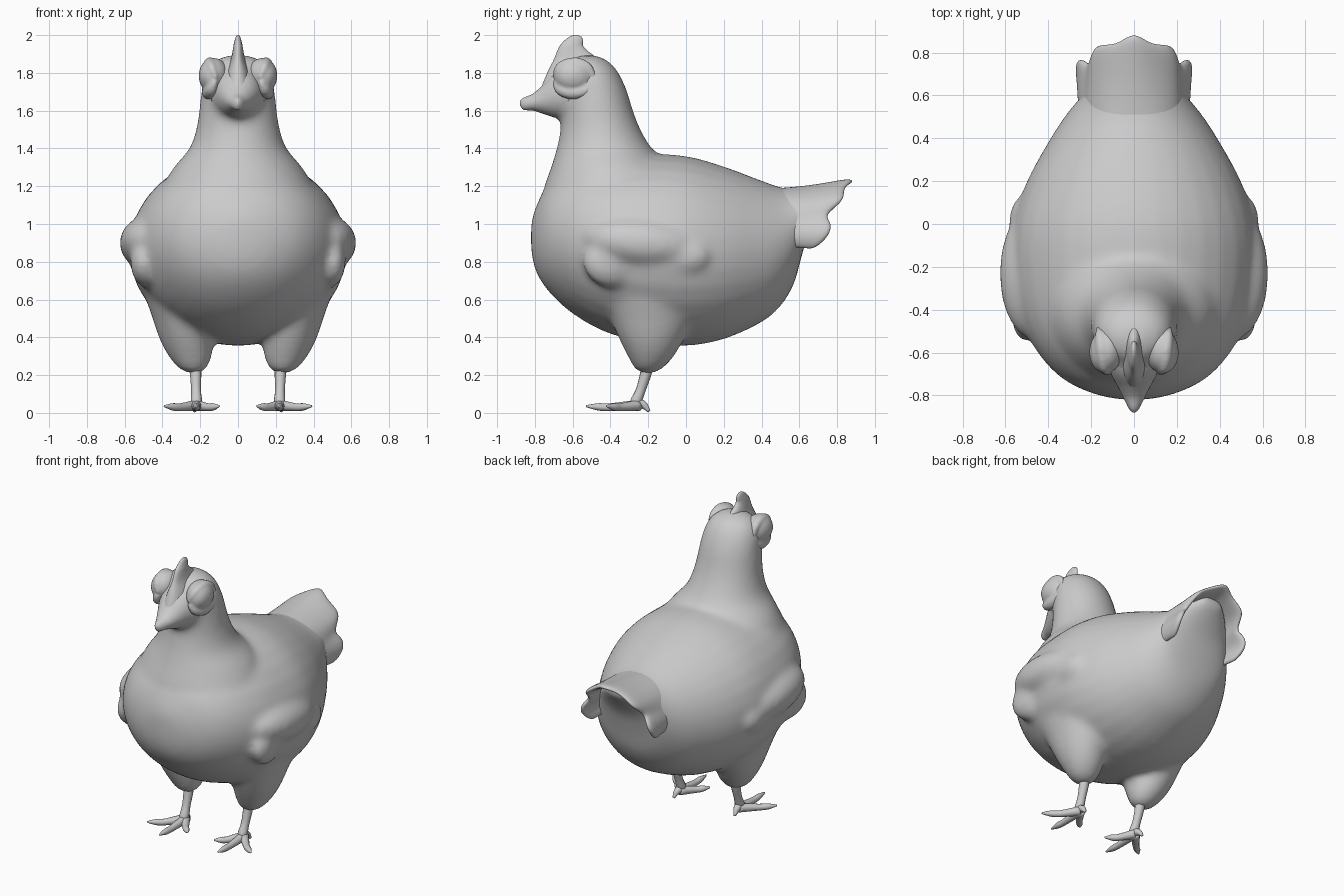
import bpy, bmesh, math
from mathutils import Vector, Matrix

if "Cube" in bpy.data.objects:
    bpy.data.objects.remove(bpy.data.objects["Cube"])


def spline(rows, sub=4):
    """Catmull-Rom subdivision of a list of tuples."""
    rows = [Vector(r) for r in rows]
    out = []
    for i in range(len(rows) - 1):
        a, b, c, d = rows[max(i - 1, 0)], rows[i], rows[i + 1], rows[min(i + 2, len(rows) - 1)]
        for k in range(sub):
            t = k / sub
            out.append(0.5 * (2 * b + (c - a) * t + (2 * a - 5 * b + 4 * c - d) * t * t
                              + (3 * b - a - 3 * c + d) * t ** 3))
    return out + [rows[-1]]


def skin(bm, rings):
    """Bridge closed rings of points and cap both ends."""
    vs = [[bm.verts.new(p) for p in r] for r in rings]
    n = len(vs[0])
    for a, b in zip(vs, vs[1:]):
        for i in range(n):
            bm.faces.new((a[i], a[(i + 1) % n], b[(i + 1) % n], b[i]))
    bm.faces.new(vs[0][::-1])
    bm.faces.new(vs[-1])


def ellipse(c, u, v, n=32):
    return [c + u * math.cos(2 * math.pi * i / n) + v * math.sin(2 * math.pi * i / n) for i in range(n)]


def loft_y(bm, rows, n=32):
    """Rows: y, bottom z, top z, half width."""
    skin(bm, [ellipse(Vector((0, y, (a + b) / 2)), Vector((max(w, .003), 0, 0)),
                      Vector((0, 0, (b - a) / 2)), n) for y, a, b, w in spline(rows)])


def loft_z(bm, rows, x=None, n=32):
    """Rows: z, front y, back y, half width; x gives the centre line per z."""
    rings = []
    for z, a, b, w in spline(rows):
        cx = x(z) if x else 0
        rings.append(ellipse(Vector((cx, (a + b) / 2, z)), Vector((max(w, .003), 0, 0)),
                             Vector((0, (b - a) / 2, 0)), n))
    skin(bm, rings)


def tube(bm, rows, n=12):
    """Rows: x, y, z, radius."""
    pts = spline(rows)
    rings = []
    for i, p in enumerate(pts):
        d = (pts[min(i + 1, len(pts) - 1)] - pts[max(i - 1, 0)]).to_3d()
        q = d.to_track_quat('Z', 'Y')
        r = max(p[3], .003)
        rings.append(ellipse(p.to_3d(), q @ Vector((r, 0, 0)), q @ Vector((0, r, 0)), n))
    skin(bm, rings)


def blob(bm, c, r, rot=(0, 0, 0)):
    m = Matrix.Translation(c)
    for a, ax in zip(rot, 'XYZ'):
        m = m @ Matrix.Rotation(math.radians(a), 4, ax)
    bmesh.ops.create_uvsphere(bm, u_segments=28, v_segments=18, radius=1,
                              matrix=m @ Matrix.Diagonal((*r, 1)))


def mirror(bm):
    geo = bmesh.ops.duplicate(bm, geom=bm.verts[:] + bm.edges[:] + bm.faces[:])['geom']
    for v in geo:
        if isinstance(v, bmesh.types.BMVert):
            v.co.x *= -1


def finish(bm, name):
    bmesh.ops.recalc_face_normals(bm, faces=bm.faces[:])
    me = bpy.data.meshes.new(name)
    bm.to_mesh(me)
    bm.free()
    for p in me.polygons:
        p.use_smooth = True
    ob = bpy.data.objects.new(name, me)
    bpy.context.collection.objects.link(ob)
    return ob


def fuse(ob, size, steps):
    m = ob.modifiers.new("fuse", 'REMESH')
    m.mode, m.voxel_size, m.use_smooth_shade = 'VOXEL', size, True
    m = ob.modifiers.new("soften", 'SMOOTH')
    m.factor, m.iterations = .5, steps


# Body: thighs and wings are mirrored, then fused with torso, neck and face
bm = bmesh.new()
loft_z(bm, [(.21, -.23, -.17, .03), (.23, -.27, -.13, .07), (.29, -.305, -.07, .11),
            (.38, -.35, -.015, .14), (.5, -.40, .04, .155), (.64, -.45, .08, .165),
            (.8, -.42, .05, .12)], x=lambda z: .235 + .22 * (z - .215))
blob(bm, (.47, -.23, .90), (.158, .31, .14), (-6, 0, 0))
blob(bm, (.48, -.38, .80), (.085, .17, .14), (0, 0, 12))
blob(bm, (.50, -.05, .83), (.078, .18, .11), (0, 0, -10))
mirror(bm)
loft_y(bm, [(-.82, .86, 1.0, .05), (-.795, .75, 1.09, .18), (-.725, .64, 1.22, .33),
            (-.6, .525, 1.32, .45), (-.42, .425, 1.36, .54), (-.2, .37, 1.37, .575),
            (0, .355, 1.36, .565), (.2, .39, 1.305, .50), (.4, .48, 1.23, .39),
            (.5, .565, 1.195, .325), (.57, .68, 1.185, .27), (.61, .82, 1.18, .235),
            (.65, .95, 1.18, .20), (.71, 1.05, 1.19, .14), (.77, 1.13, 1.20, .07)])
loft_z(bm, [(1.1, -.77, .03, .45), (1.2, -.75, -.02, .40), (1.3, -.715, -.08, .34),
            (1.4, -.685, -.18, .258), (1.5, -.665, -.24, .222), (1.6, -.66, -.28, .206),
            (1.7, -.665, -.31, .195), (1.78, -.665, -.345, .18), (1.84, -.645, -.385, .15),
            (1.88, -.60, -.44, .095), (1.895, -.54, -.5, .03)])
face = [(-.5, 1.53, 1.86, .17), (-.62, 1.54, 1.84, .145), (-.7, 1.565, 1.80, .108),
        (-.76, 1.585, 1.735, .076), (-.81, 1.60, 1.69, .05), (-.86, 1.605, 1.668, .025),
        (-.88, 1.63, 1.65, .006)]
loft_y(bm, face[:5])
fuse(finish(bm, "body"), .018, 18)

# Beak
bm = bmesh.new()
loft_y(bm, face[1:])
finish(bm, "beak")

# Comb
bm = bmesh.new()
loft_z(bm, [(1.7, -.775, -.52, .08), (1.8, -.735, -.48, .06), (1.87, -.70, -.47, .038),
            (1.92, -.68, -.525, .028), (1.945, -.667, -.545, .024), (1.97, -.645, -.545, .018),
            (1.99, -.62, -.553, .012), (2.0, -.595, -.57, .006)], n=24)
finish(bm, "comb")

# Eyes with heavy brow and lower lid
bm = bmesh.new()
blob(bm, (.128, -.59, 1.785), (.08, .108, .094), (0, 0, 8))
tube(bm, [(.115, -.695, 1.77, .012), (.14, -.67, 1.83, .024), (.15, -.59, 1.853, .03),
          (.158, -.52, 1.83, .024), (.165, -.485, 1.77, .012)])
tube(bm, [(.12, -.695, 1.76, .014), (.14, -.665, 1.715, .032), (.155, -.60, 1.695, .036),
          (.16, -.53, 1.71, .032), (.165, -.485, 1.76, .014)])
mirror(bm)
fuse(finish(bm, "eyes"), .009, 5)

# Legs and feet
bm = bmesh.new()
tube(bm, [(.225, -.2, .27, .034), (.224, -.215, .2, .03), (.222, -.24, .12, .026),
          (.22, -.265, .06, .03), (.22, -.28, .035, .02)])
for x, y in ((.22, -.53), (.39, -.42), (.10, -.40)):
    mx, my = (x + .22) / 2, (y - .27) / 2
    tube(bm, [(.22, -.25, .04, .03), (mx, my, .03, .021),
              ((mx + x) / 2, (my + y) / 2, .032, .019), (x, y, .036, .005)])
tube(bm, [(.22, -.27, .055, .028), (.225, -.225, .042, .021), (.23, -.195, .008, .008)])
mirror(bm)
for v in bm.verts:
    v.co.z = max(v.co.z, 0)
finish(bm, "legs")

# Tail: roof-shaped fan of feathers, sunk root lofted to a scalloped edge
root = [(0, .42, 1.17), (.08, .42, 1.165), (.15, .42, 1.135), (.20, .44, 1.085),
        (.23, .47, 1.02), (.245, .49, .96), (.24, .51, .92), (.22, .52, .88)]
edge = [(0, .905, 1.24), (.07, .845, 1.205), (.135, .84, 1.165), (.19, .835, 1.12),
        (.20, .73, 1.045), (.24, .775, 1.01), (.268, .765, .94), (.235, .68, .865)]
bm = bmesh.new()
cols = []
for s, ids in ((-1, range(7, 0, -1)), (1, range(8))):
    for i in ids:
        a, b = Vector(root[i]), Vector(edge[i])
        col = []
        for k in range(5):
            p = a.lerp(b, k / 4)
            p.z -= .012 * math.sin(math.pi * k / 4) * (1 - i / 7)
            p.x *= s
            col.append(bm.verts.new(p))
        cols.append(col)
for a, b in zip(cols, cols[1:]):
    for k in range(4):
        bm.faces.new((a[k], b[k], b[k + 1], a[k + 1]))
tail = finish(bm, "tail")
m = tail.modifiers.new("thickness", 'SOLIDIFY')
m.thickness, m.offset = .035, 0
m = tail.modifiers.new("round", 'SUBSURF')
m.levels = m.render_levels = 2
